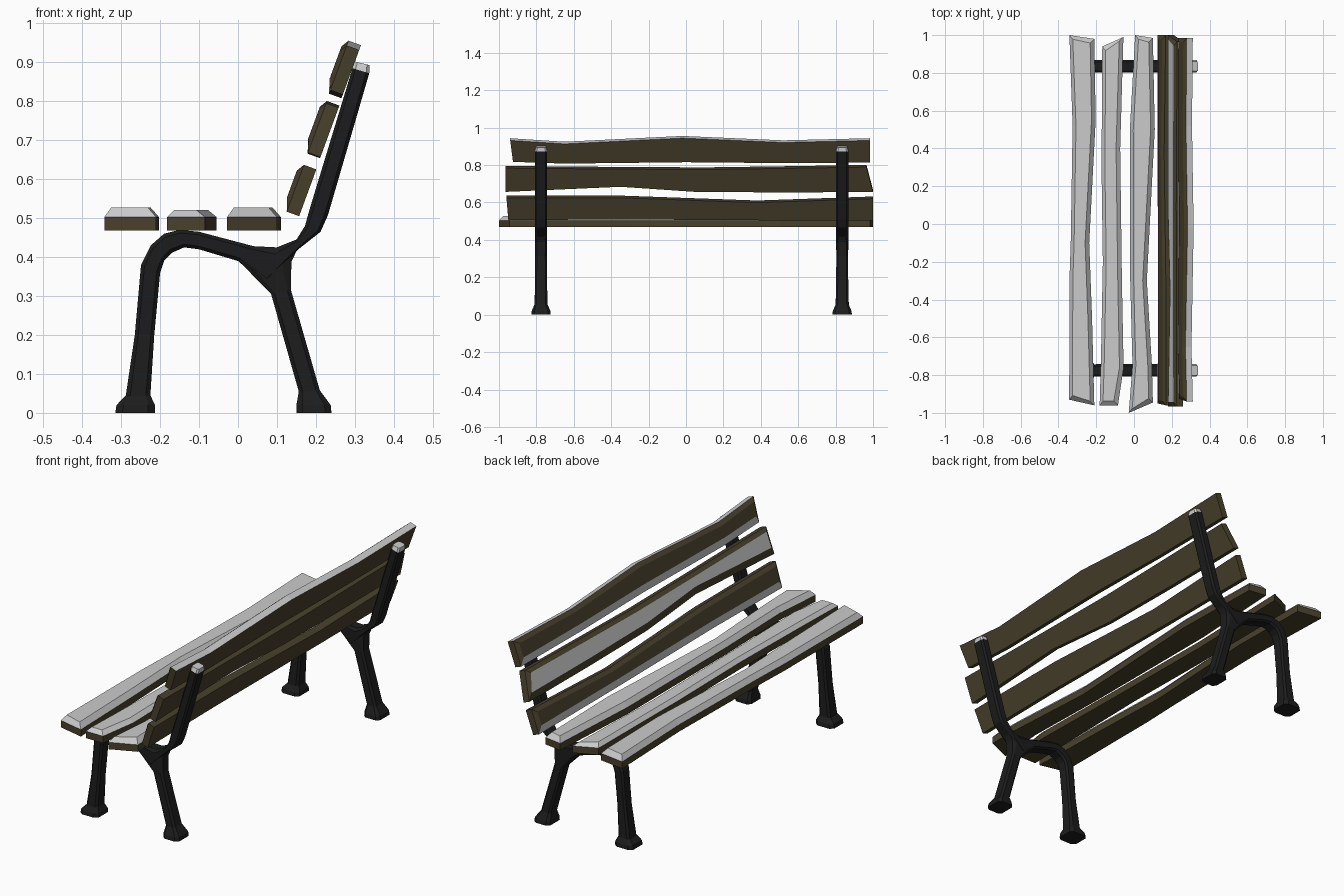
import bpy, bmesh
from mathutils import Vector

if "Cube" in bpy.data.objects:
    bpy.data.objects.remove(bpy.data.objects["Cube"])


def material(name, rgb):
    m = bpy.data.materials.new(name)
    m.diffuse_color = (*rgb, 1)
    m.use_nodes = True
    m.node_tree.nodes["Principled BSDF"].inputs["Base Color"].default_value = m.diffuse_color
    return m


WOOD = material("wood", (0.065, 0.052, 0.025))
PALE = material("pale_top", (0.7, 0.7, 0.7))
IRON = material("iron", (0.012, 0.012, 0.013))


def finish(name, bm, mats):
    bmesh.ops.recalc_face_normals(bm, faces=bm.faces)
    me = bpy.data.meshes.new(name)
    bm.to_mesh(me)
    bm.free()
    for m in mats:
        me.materials.append(m)
    ob = bpy.data.objects.new(name, me)
    bpy.context.collection.objects.link(ob)
    return ob


def bridge(bm, rings, pale=()):
    for a, b in zip(rings, rings[1:]):
        n = len(a)
        for i in range(n):
            f = bm.faces.new((a[i], a[(i + 1) % n], b[(i + 1) % n], b[i]))
            f.material_index = int(i in pale)


# Wavy plank: rows are (y of low edge, low, y of high edge, high);
# u = width direction, n = direction of the chamfered face
def plank(name, origin, u, n, rows, side, thick, c_lo, c_hi, pale, cap_pale):
    bm = bmesh.new()
    o, u, n = (Vector((v[0], 0, v[1])) for v in (origin, u, n))
    rings = []
    for k, (y0, lo, y1, hi) in enumerate(rows):
        inset = 0.022 if k == 0 else -0.022 if k == len(rows) - 1 else 0
        pts = [(lo, 0, y0), (lo, side, y0), (lo + c_lo, thick, y0 + inset),
               (hi - c_hi, thick, y1 + inset), (hi, side, y1), (hi, 0, y1)]
        rings.append([bm.verts.new(o + u * w + n * h + Vector((0, y, 0))) for w, h, y in pts])
    bridge(bm, rings, pale)
    for r in (rings[0], rings[-1]):
        bm.faces.new((r[0], r[1], r[4], r[5]))
        bm.faces.new((r[1], r[2], r[3], r[4])).material_index = int(cap_pale)
    finish(name, bm, [WOOD, PALE])


# Seat planks
seat = [
    [(-.93, -.343, -.96, -.21), (-.3, -.342, -.5, -.222), (-.1, -.335, -.1, -.237),
     (.52, -.325, .55, -.203), (1, -.342, .98, -.21)],
    [(-.96, -.182, -.96, -.085), (-.72, -.175, -.76, -.055), (-.2, -.165, -.3, -.064),
     (.3, -.172, .4, -.073), (.94, -.168, .99, -.056)],
    [(-1, -.028, -.945, .1), (-.75, -.008, -.75, .095), (-.3, -.02, -.3, .068),
     (.5, -.022, .5, .11), (1, .006, .985, .1)],
]
for i, rows in enumerate(seat):
    plank(f"seat_plank_{i + 1}", (0, 0.468), (1, 0), (0, 1), rows,
          0.035, 0.053 if i == 1 else 0.06, 0.018, 0.022, (1, 2, 3), True)

# Backrest planks, leaning back; widths measured up from the lower rear edge
U, N = (0.345, 0.939), (-0.939, 0.345)
back = [
    ("lower", (0.157, 0.505), (1,), [(-.95, 0, -.96, .128), (-.4, .005, -.35, .128),
     (.4, 0, .38, .1), (1, 0, 1, .123)]),
    ("middle", (0.21, 0.652), (2,), [(-.965, .005, -.965, .14), (-.35, .034, -.4, .135),
     (.05, .005, .1, .132), (.5, .002, .5, .138), (1, .004, .965, .146)]),
    ("upper", (0.265, 0.806), (1, 4), [(-.925, .012, -.94, .134), (-.65, .002, -.65, .114),
     (0, .01, -.02, .147), (.5, .005, .52, .122), (.985, .008, .985, .134)]),
]
for label, org, pale, rows in back:
    plank(f"back_plank_{label}", org, U, N, rows, 0.034, 0.046, 0.036, 0.02, pale, False)


# Cast iron frame: loft chamfered sections between outer and inner outline points
def loft(name, y, stations):
    bm = bmesh.new()
    rings = []
    for ax, az, bx, bz, h in stations:
        a, b = Vector((ax, y, az)), Vector((bx, y, bz))
        t, c, s = 0.18, h * 0.72, Vector((0, 1, 0))
        rings.append([bm.verts.new(a.lerp(b, f) + s * w) for f, w in (
            (0, -c), (t, -h), (1 - t, -h), (1, -c), (1, c), (1 - t, h), (t, h), (0, c))])
    bridge(bm, rings)
    bm.faces.new(rings[0])
    top = bm.faces.new(rings[-1])
    bm.normal_update()
    if "post" in name:   # pale cap on the post top
        for f in [top] + [f for f in bm.faces if min(v.co.z for v in f.verts) > 0.86]:
            f.material_index = 1
    finish(name, bm, [IRON, PALE])


FRONT = [(-.315, 0, -.213, 0, .052), (-.312, .02, -.213, .02, .05), (-.288, .045, -.225, .045, .036),
         (-.265, .2, -.215, .2, .03), (-.249, .38, -.2, .36, .031), (-.224, .43, -.19, .39, .032),
         (-.19, .46, -.17, .411, .033), (-.15, .47, -.138, .425, .033), (-.1, .465, -.1, .42, .033),
         (.04, .428, 0, .39, .033), (.1, .425, .07, .33, .033), (.15, .445, .155, .42, .033),
         (.172, .48, .212, .465, .033), (.183, .52, .231, .508, .033), (.294, .885, .337, .872, .033),
         (.3, .902, .338, .893, .026)]
REAR = [(.03, .415, .15, .415, .028), (.004, .388, .137, .388, .032), (.085, .305, .136, .315, .031),
        (.156, .055, .21, .058, .034), (.15, .02, .238, .02, .05), (.15, 0, .24, 0, .052)]
for side, y in (("near", -0.775), ("far", 0.835)):
    loft(f"front_leg_and_back_post_{side}", y, FRONT)
    loft(f"rear_leg_{side}", y, REAR)
